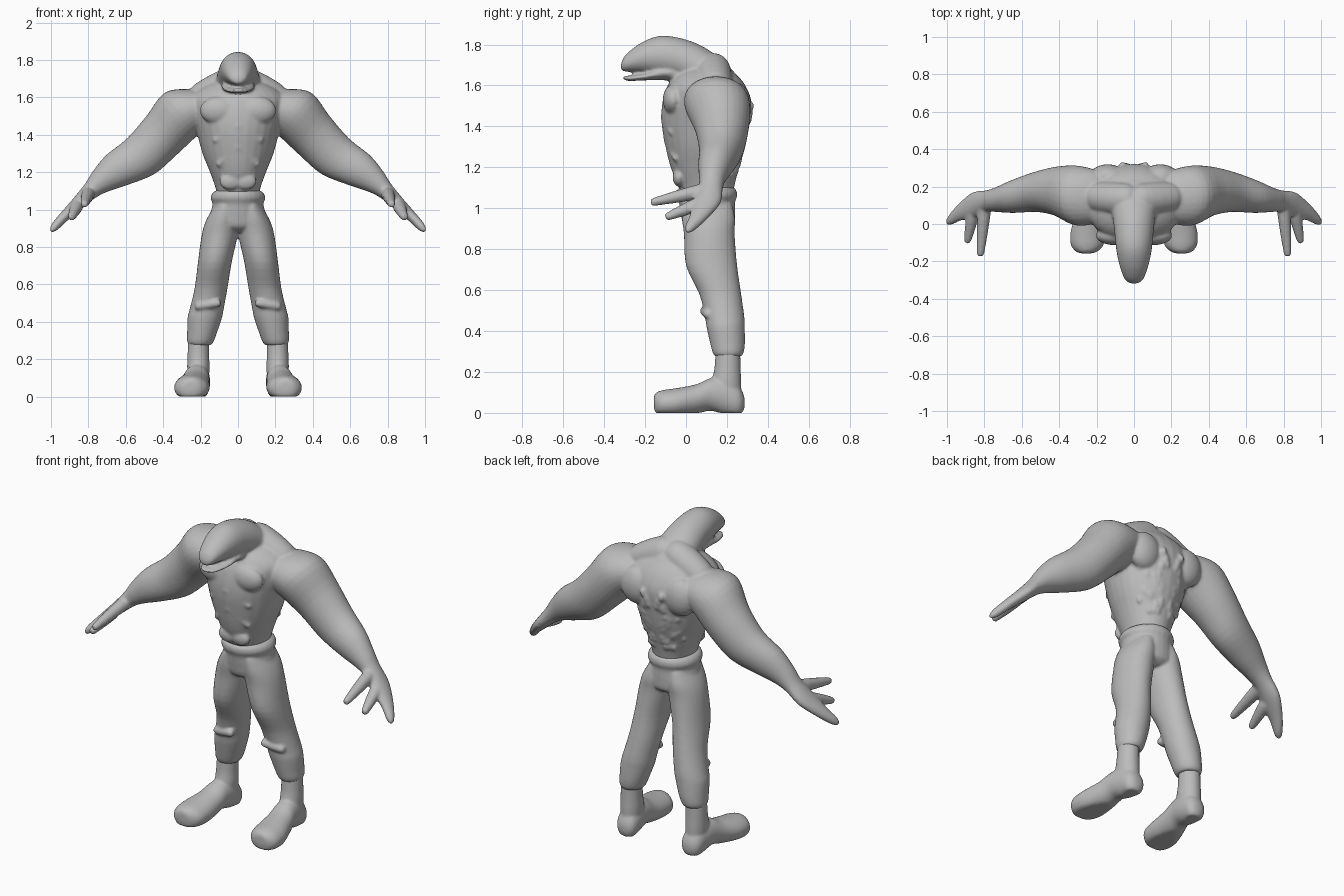
import bpy
import bmesh
import math
import random
from mathutils import Matrix, Vector

if "Cube" in bpy.data.objects:
    bpy.data.objects.remove(bpy.data.objects["Cube"], do_unlink=True)

X, Y, Z = Vector((1, 0, 0)), Vector((0, 1, 0)), Vector((0, 0, 1))
SIDES = 28

grey = bpy.data.materials.new("clay_grey")
grey.use_nodes = True
colour = (0.5, 0.5, 0.5, 1)
grey.diffuse_color = colour
grey.node_tree.nodes["Principled BSDF"].inputs["Base Color"].default_value = colour


def densify(rings, steps=4):
    """Smoothly interpolate a list of (centre, radius, radius) rings."""
    out = []
    last = len(rings) - 1
    for i in range(last):
        a, b, c, d = (rings[min(max(k, 0), last)] for k in range(i - 1, i + 3))
        for s in range(steps):
            t = s / steps
            out.append([q + 0.5 * t * (r - p + t * (2 * p - 5 * q + 4 * r - w
                        + t * (3 * (q - r) + w - p)))
                        for p, q, r, w in zip(a, b, c, d)])
    return out + [list(rings[last])]


def loft(bm, rings, u, v, mirror=False, floor=-1):
    """Skin rings (x, y, z, radius along u, radius along v)."""
    for side in ((1, -1) if mirror else (1,)):
        loops = []
        for x, y, z, a, b in densify(rings):
            loop = []
            for k in range(SIDES):
                t = math.tau * k / SIDES
                p = Vector((x, y, z)) + u * a * math.cos(t) + v * b * math.sin(t)
                loop.append(bm.verts.new((p.x * side, p.y, max(p.z, floor))))
            loops.append(loop)
        for low, high in zip(loops, loops[1:]):
            for k in range(SIDES):
                n = (k + 1) % SIDES
                bm.faces.new((low[k], low[n], high[n], high[k]))
        bm.faces.new(loops[0])
        bm.faces.new(loops[-1])


def tube(bm, start, end, r0, r1):
    """Round-ended tapered tube, made on both sides."""
    p, q = Vector(start), Vector(end)
    d = (q - p).normalized()
    u = d.orthogonal().normalized()
    spots = ((p - d * r0 * 0.8, r0 * 0.4), (p, r0), (q - d * r1, r1), (q, r1 * 0.4))
    loft(bm, [(*c, r, r) for c, r in spots], u, d.cross(u), mirror=True)


def blob(bm, centre, size):
    """Ellipsoid on both sides."""
    for side in (1, -1):
        place = Matrix.Translation((centre[0] * side, centre[1], centre[2]))
        bmesh.ops.create_uvsphere(bm, u_segments=20, v_segments=12, radius=1,
                                  matrix=place @ Matrix.Diagonal((*size, 1)))


def upright(profile):
    """Turn (z, half width, front, back) into horizontal rings."""
    return [(0, (f + b) / 2, z, w, (b - f) / 2) for z, w, f, b in profile]


def finish(bm, name, voxel, smoothing):
    """Fuse the forms into one smooth sculpted object."""
    bmesh.ops.recalc_face_normals(bm, faces=bm.faces)
    mesh = bpy.data.meshes.new(name)
    bm.to_mesh(mesh)
    bm.free()
    mesh.materials.append(grey)
    mesh.polygons.foreach_set("use_smooth", [True] * len(mesh.polygons))
    obj = bpy.data.objects.new(name, mesh)
    bpy.context.collection.objects.link(obj)
    fuse = obj.modifiers.new("fuse", "REMESH")
    fuse.mode = "VOXEL"
    fuse.voxel_size = voxel
    fuse.use_smooth_shade = True
    relax = obj.modifiers.new("relax", "SMOOTH")
    relax.factor = 0.5
    relax.iterations = smoothing
    return obj


# Torso
body = bmesh.new()
loft(body, upright([
    (1.03, .11, -.02, .22), (1.1, .116, -.035, .235), (1.2, .15, -.075, .26),
    (1.3, .19, -.1, .29), (1.42, .222, -.12, .312), (1.52, .25, -.115, .32),
    (1.6, .25, -.09, .29), (1.66, .18, -.04, .24), (1.7, .08, .04, .18)]), X, Y)

# Head and thick neck, running back from the snout: (y, half width, bottom, top)
head = [(-.318, .02, 1.675, 1.705), (-.295, .05, 1.668, 1.75),
        (-.22, .078, 1.662, 1.808), (-.13, .096, 1.645, 1.842),
        (-.03, .106, 1.62, 1.832), (.07, .12, 1.55, 1.797), (.16, .14, 1.45, 1.738),
        (.24, .13, 1.4, 1.66), (.285, .08, 1.45, 1.58)]
loft(body, [(0, y, (b + t) / 2, w, (t - b) / 2) for y, w, b, t in head], X, Z)

# Lower jaw, leaving an open mouth slit at the front
jaw = [(-.308, .02, 1.632, 1.645), (-.28, .05, 1.622, 1.648),
       (-.2, .078, 1.625, 1.662), (-.1, .09, 1.625, 1.7), (.0, .08, 1.6, 1.7)]
loft(body, [(0, y, (b + t) / 2, w, (t - b) / 2) for y, w, b, t in jaw], X, Z)

# Arms and flat hands, down to the longest finger
loft(body, [
    (.12, .14, 1.57, .1, .07), (.2, .145, 1.555, .14, .115),
    (.305, .152, 1.51, .16, .145), (.41, .175, 1.395, .132, .132),
    (.52, .172, 1.285, .108, .121), (.645, .147, 1.212, .088, .1),
    (.735, .13, 1.15, .066, .068), (.79, .122, 1.1, .058, .047),
    (.86, .102, 1.03, .068, .036), (.93, .065, .962, .048, .028),
    (.98, .025, .908, .03, .023), (1.002, .01, .885, .012, .01)],
    Y, Vector((.62, 0, .78)), mirror=True)

# Thumb and short finger
tube(body, (.8, .08, 1.085), (.822, -.17, 1.028), .036, .021)
tube(body, (.86, .06, 1.02), (.892, -.1, .955), .034, .021)

# Trapezius, chest and rib muscles
tube(body, (.03, .13, 1.68), (.27, .15, 1.56), .085, .08)
blob(body, (.1, -.062, 1.53), (.105, .052, .075))
blob(body, (.14, .25, 1.5), (.1, .07, .11))
tube(body, (0, -.09, 1.335), (.11, -.042, 1.235), .02, .018)
tube(body, (0, -.104, 1.445), (.13, -.063, 1.365), .02, .018)
blob(body, (.04, -.035, 1.15), (.06, .03, .045))

# Knotted muscle texture across the back
random.seed(4)
for _ in range(34):
    z = random.uniform(1.16, 1.5)
    rise = z - 1.1
    width = .116 + rise * .32
    x = random.uniform(.1, .85) * width
    back = .1 + (.135 + rise * .24) * math.sqrt(1 - (x / width) ** 2)
    blob(body, (x, back - .003, z), (.016, .011, .024))
finish(body, "upper_body", .008, 6)

# Trousers: hips with a waistband roll, then both legs
trousers = bmesh.new()
loft(trousers, upright([
    (1.105, .11, -.02, .225), (1.09, .136, -.045, .245), (1.06, .147, -.048, .25),
    (1.03, .136, -.035, .24), (.97, .15, -.025, .24), (.91, .15, -.01, .235),
    (.88, .08, .03, .2)]), X, Y)
legs = [(1.02, .01, .125, -.02, .225), (.95, -.005, .167, -.02, .24),
        (.87, 0, .193, -.01, .238), (.72, .033, .214, 0, .25),
        (.58, .056, .232, .065, .27), (.47, .076, .258, .092, .285),
        (.42, .086, .27, .1, .287), (.34, .113, .272, .118, .288),
        (.295, .13, .272, .13, .282), (.275, .145, .262, .142, .27)]
loft(trousers, [((i + o) / 2, (f + b) / 2, z, (o - i) / 2, (b - f) / 2)
                for z, i, o, f, b in legs], X, Y, mirror=True)
# Knee folds
tube(trousers, (.11, .09, .5), (.23, .11, .48), .022, .022)
finish(trousers, "trousers", .008, 4)

# Boots: ankle shaft and a rounded foot turned slightly outward
boots = bmesh.new()
loft(boots, [(.21, .205, .31, .056, .06), (.212, .203, .22, .058, .064),
             (.212, .198, .15, .06, .072), (.212, .2, .08, .055, .07)],
     X, Y, mirror=True)
foot = [(-.157, .255, .03, .03, .08), (-.145, .253, .06, -.01, .1),
        (-.11, .25, .088, -.02, .112), (-.04, .245, .094, -.02, .122),
        (.05, .232, .08, -.005, .14), (.12, .222, .07, .01, .17),
        (.19, .215, .066, -.01, .175), (.25, .212, .06, -.02, .14),
        (.275, .21, .044, .0, .105), (.287, .21, .02, .03, .07)]
loft(boots, [(x, y, (b + t) / 2, w, (t - b) / 2) for y, x, w, b, t in foot],
     X, Z, mirror=True, floor=0)
finish(boots, "boots", .008, 4)
